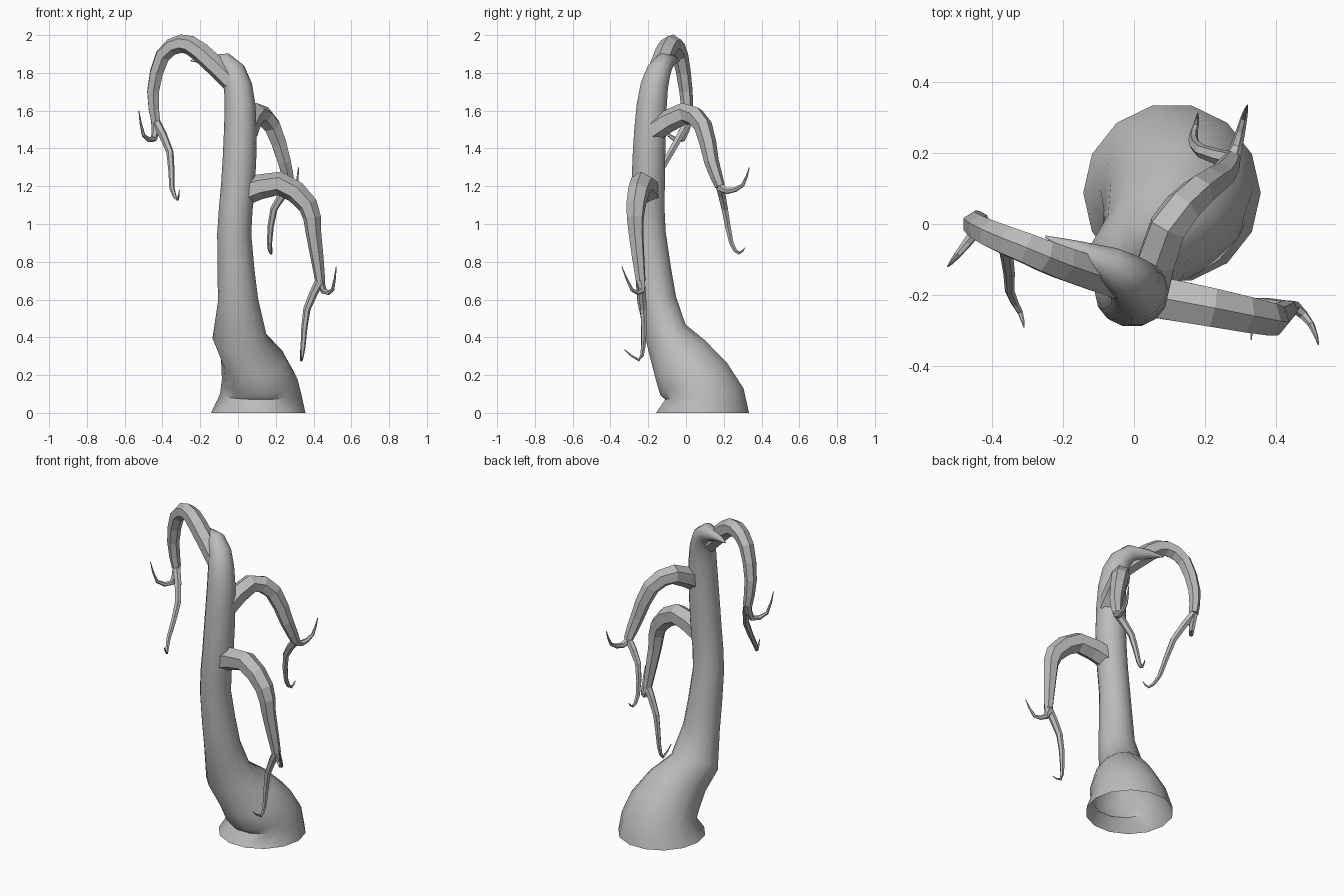
import bpy, bmesh, math
from mathutils import Vector

cube = bpy.data.objects.get("Cube")
if cube:
    bpy.data.objects.remove(cube, do_unlink=True)

bark = bpy.data.materials.new("grey bark")
bark.use_nodes = True
color = (0.5, 0.5, 0.5, 1)
bark.diffuse_color = color
bark.node_tree.nodes["Principled BSDF"].inputs["Base Color"].default_value = color


def ring(center, u, v, sides):
    """Closed oval spanned by the half axes v and u."""
    angles = [2 * math.pi * i / sides for i in range(sides)]
    return [center + v * math.cos(a) + u * math.sin(a) for a in angles]


def with_midpoints(points):
    """Add a point halfway along each span of a smooth curve through the points."""
    pts = [Vector(p) for p in points]
    padded = [pts[0]] + pts + [pts[-1]]
    result = []
    for before, a, b, after in zip(padded, padded[1:], padded[2:], padded[3:]):
        result += [a, (9 * (a + b) - before - after) / 16]
    return result + [pts[-1]]


def tube_rings(centers, radii, sides, side_dir):
    """Rings along a path, carried along without twist."""
    v = Vector(side_dir)
    rings = []
    last = len(centers) - 1
    for i, (center, radius) in enumerate(zip(centers, radii)):
        tangent = (centers[min(i + 1, last)] - centers[max(i - 1, 0)]).normalized()
        v = (v - tangent * v.dot(tangent)).normalized()
        rings.append(ring(center, tangent.cross(v) * radius, v * radius, sides))
    return rings


def skin(name, rings):
    """Join rings into an object, open at the root and closed at the tip."""
    bm = bmesh.new()
    loops = [[bm.verts.new(p) for p in points] for points in rings]
    for low, high in zip(loops, loops[1:]):
        for i in range(len(low)):
            bm.faces.new((low[i - 1], low[i], high[i], high[i - 1]))
    bm.faces.new(loops[-1])
    mesh = bpy.data.meshes.new(name)
    bm.to_mesh(mesh)
    bm.free()
    mesh.materials.append(bark)
    obj = bpy.data.objects.new(name, mesh)
    bpy.context.collection.objects.link(obj)
    return obj


def limb(name, points, thick, thin, bulge, side_dir):
    """Six-sided tapering limb; a higher bulge keeps it thick for longer."""
    centers = with_midpoints(points)
    steps = len(centers) - 1
    radii = [thick + (thin - thick) * (i / steps) ** bulge for i in range(steps + 1)]
    skin(name, tube_rings(centers, radii, 6, side_dir))


def branch(name, thick, arm, short_twig, long_twig):
    """Drooping arm that forks into a short hooked twig and a long hanging one."""
    limb(name + "_arm", arm, thick, .027, 1.5, (0, 0, 1))
    for part, twig in (("short_twig", short_twig), ("long_twig", long_twig)):
        limb(f"{name}_{part}", arm[-1:] + twig, .025, .002, 1, (1, 0, 0))


# Trunk foot: tilted ovals as x, half width, front (y, z) and back (y, z)
foot = [
    (.107, .25, (-.165, 0), (.34, 0)),
    (.12, .215, (-.115, .07), (.31, .13)),
    (.115, .2, (-.14, .09), (.22, .27)),
    (.08, .17, (-.165, .18), (.1, .39)),
    (.01, .145, (-.2, .32), (0, .47)),
]
trunk_rings = []
for x, half, front, back in foot:
    front, back = Vector((x, *front)), Vector((x, *back))
    trunk_rings.append(ring((front + back) / 2, (back - front) / 2, Vector((half, 0, 0)), 14))

# Trunk stem: x, y, z and radius, bending over into a pointed tip
stem = with_midpoints([
    (0, -.155, .6, .106), (-.02, -.195, .95, .09), (0, -.2, 1.2, .09),
    (.012, -.19, 1.5, .086), (0, -.168, 1.73, .075),
    (-.07, -.115, 1.855, .052), (-.25, -.035, 1.865, .003),
])
trunk_rings += tube_rings([p.xyz for p in stem], [p.w for p in stem], 14, (1, 0, 0))
trunk = skin("trunk", trunk_rings)
bpy.ops.object.select_all(action='DESELECT')
trunk.select_set(True)
bpy.context.view_layer.objects.active = trunk
bpy.ops.object.shade_smooth_by_angle(angle=math.radians(40))

# Branches
branch(
    "upper_right", .056,
    arm=[(-.02, -.17, 1.74), (-.2, -.11, 1.91), (-.3, -.07, 1.955),
         (-.4, -.03, 1.89), (-.45, 0, 1.7), (-.435, .01, 1.54)],
    short_twig=[(-.445, -.02, 1.45), (-.5, -.09, 1.47), (-.525, -.12, 1.6)],
    long_twig=[(-.36, -.08, 1.38), (-.35, -.19, 1.19), (-.32, -.25, 1.13), (-.31, -.29, 1.18)],
)
branch(
    "front_left", .068,
    arm=[(.03, -.2, 1.165), (.22, -.235, 1.215), (.37, -.265, 1.1),
         (.4, -.265, .95), (.435, -.24, .7)],
    short_twig=[(.455, -.235, .645), (.5, -.285, .65), (.52, -.34, .775)],
    long_twig=[(.365, -.225, .55), (.345, -.225, .36), (.335, -.25, .28), (.33, -.325, .335)],
)
branch(
    "back_left", .062,
    arm=[(.045, -.18, 1.49), (.095, -.01, 1.585), (.18, .09, 1.52),
         (.245, .135, 1.33), (.275, .18, 1.2)],
    short_twig=[(.29, .22, 1.175), (.31, .3, 1.205), (.32, .335, 1.3)],
    long_twig=[(.19, .205, 1.08), (.167, .24, .9), (.175, .28, .845), (.18, .312, .875)],
)
